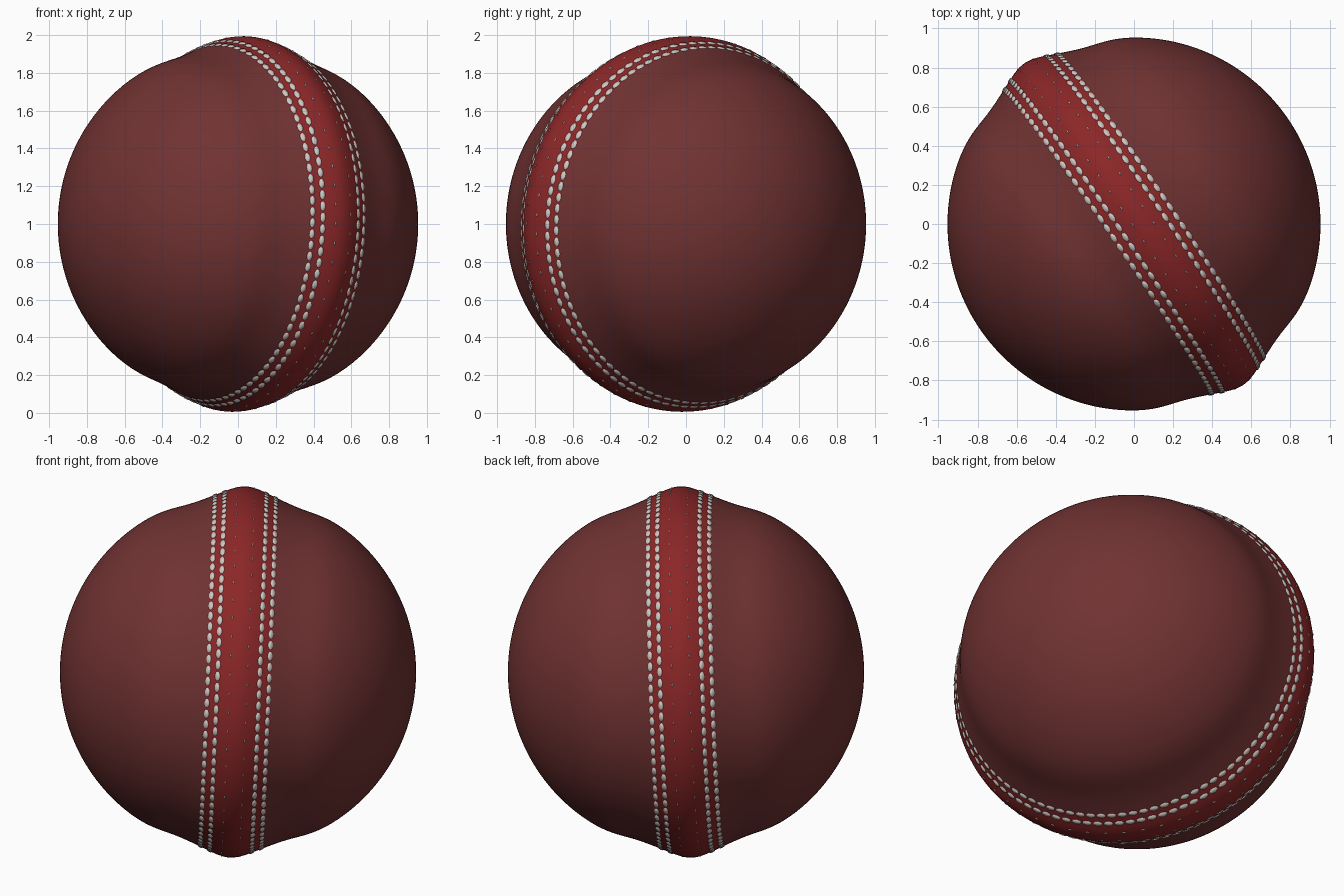
import bpy, bmesh, math
from mathutils import Vector

if "Cube" in bpy.data.objects:
    bpy.data.objects.remove(bpy.data.objects["Cube"])

R = 0.954                                   # leather radius
CENTRE = Vector((0, 0, 1))
AXIS = Vector((0.826, 0.562, -0.04)).normalized()   # axis through the two halves
UP = (Vector((0, 0, 1)) - AXIS * AXIS.z).normalized()
SIDE = AXIS.cross(UP)
EDGE = 0.175                                # half width of the seam band


def material(name, colour):
    m = bpy.data.materials.new(name)
    m.diffuse_color = (*colour, 1)
    m.use_nodes = True
    m.node_tree.nodes["Principled BSDF"].inputs["Base Color"].default_value = m.diffuse_color
    return m


leather = material("dark leather", (0.165, 0.032, 0.032))
red = material("seam red", (0.26, 0.02, 0.021))
thread = material("pale thread", (0.62, 0.57, 0.54))


def radius(a):
    """Ball radius at distance a along the axis: raised seam, flattened shoulder."""
    r = math.sqrt(max(R * R - a * a, 0))
    r += 0.041 * math.exp(-(a / 0.13) ** 2)
    r -= 0.018 * math.exp(-((abs(a) - 0.3) / 0.13) ** 2)
    return r


def place(a, angle, lift=0.0):
    r = radius(a) + lift
    return CENTRE + AXIS * a + (UP * math.cos(angle) + SIDE * math.sin(angle)) * r


def finish(name, bm, mat):
    bmesh.ops.remove_doubles(bm, verts=bm.verts, dist=1e-6)
    bm.normal_update()
    for f in bm.faces:
        if f.normal.dot(f.calc_center_median() - CENTRE) < 0:
            f.normal_flip()
        f.smooth = True
    me = bpy.data.meshes.new(name)
    bm.to_mesh(me)
    bm.free()
    me.materials.append(mat)
    ob = bpy.data.objects.new(name, me)
    bpy.context.collection.objects.link(ob)


def bridge(bm, lower, upper):
    n = len(lower)
    for i in range(n):
        j = (i + 1) % n
        bm.faces.new((lower[i], lower[j], upper[j], upper[i]))


def revolve(name, offsets, mat, pole=None, segments=144):
    bm = bmesh.new()
    rings = [[bm.verts.new(place(a, math.tau * i / segments)) for i in range(segments)]
             for a in offsets]
    for lower, upper in zip(rings, rings[1:]):
        bridge(bm, lower, upper)
    if pole is not None:
        tip = bm.verts.new(CENTRE + AXIS * pole)
        last = rings[-1]
        for i in range(segments):
            bm.faces.new((last[i], last[(i + 1) % segments], tip))
    finish(name, bm, mat)


def stitches(name, rows, count, length, width, lift):
    """Rows of low oval thread domes following the surface."""
    bm = bmesh.new()
    sides = 10
    for k, row in enumerate(rows):
        for s in range(count):
            mid = math.tau * (s + 0.5 * (k % 2)) / count
            rings = []
            for scale, h in ((1, -0.001), (0.85, lift * 0.7)):
                ring = []
                for i in range(sides):
                    t = math.tau * i / sides
                    a = row + width / 2 * scale * math.sin(t)
                    ring.append(bm.verts.new(place(a, mid + length / 2 * scale * math.cos(t), h)))
                rings.append(ring)
            bridge(bm, *rings)
            top = bm.verts.new(place(row, mid, lift))
            for i in range(sides):
                bm.faces.new((rings[1][i], rings[1][(i + 1) % sides], top))
    finish(name, bm, thread)


# Two leather halves
start = math.asin(EDGE / R)
lats = [start + (math.pi / 2 - start) * i / 40 for i in range(40)]
for name, sign in (("leather_half_right", 1), ("leather_half_left", -1)):
    revolve(name, [sign * R * math.sin(t) for t in lats], leather, pole=sign * R)

# Raised seam band
revolve("seam_band", [EDGE * (i / 10 - 1) for i in range(21)], red)

# Two rows of stitching on each side, and fine stitches beside the middle
stitches("outer_stitches", (-0.164, -0.113, 0.113, 0.164), 100, 0.056, 0.028, 0.006)
stitches("middle_stitches", (-0.047, 0.047), 60, 0.022, 0.008, 0.003)
